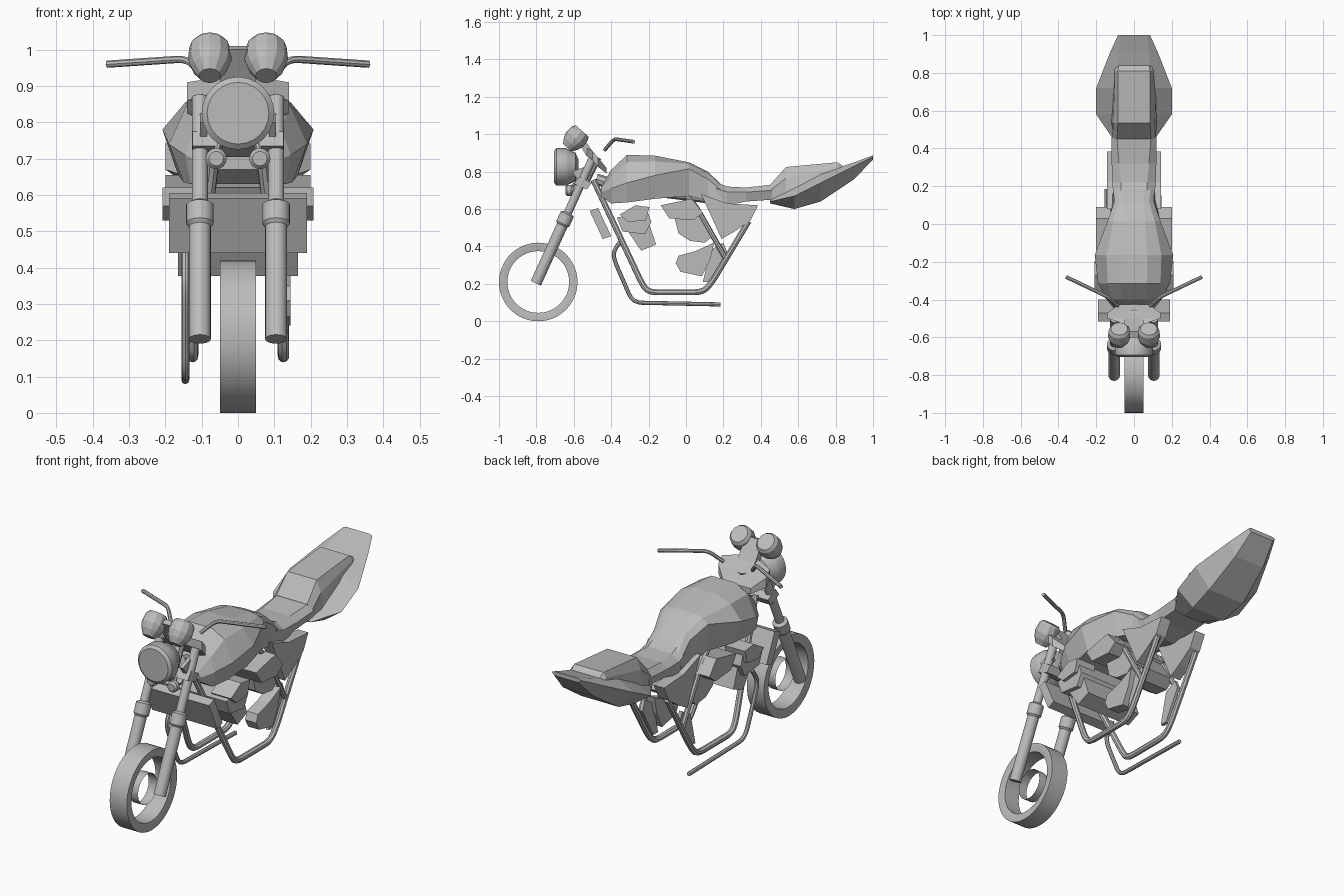
import bpy, bmesh, math
from mathutils import Vector

if "Cube" in bpy.data.objects:
    bpy.data.objects.remove(bpy.data.objects["Cube"])

grey = bpy.data.materials.new("plain grey")
grey.diffuse_color = (0.5, 0.5, 0.5, 1)
grey.use_nodes = True
grey.node_tree.nodes["Principled BSDF"].inputs["Base Color"].default_value = grey.diffuse_color


def finish(name, bm, smooth=False):
    bmesh.ops.recalc_face_normals(bm, faces=bm.faces)
    me = bpy.data.meshes.new(name)
    bm.to_mesh(me)
    bm.free()
    me.materials.append(grey)
    ob = bpy.data.objects.new(name, me)
    bpy.context.collection.objects.link(ob)
    if smooth:
        bpy.ops.object.select_all(action='DESELECT')
        ob.select_set(True)
        bpy.context.view_layer.objects.active = ob
        bpy.ops.object.shade_smooth_by_angle(angle=math.radians(35))
    return ob


def skin(name, rings, caps=True, smooth=False, closed=False):
    """Bridge matching rings of points."""
    bm = bmesh.new()
    vs = [[bm.verts.new(p) for p in r] for r in rings]
    n = len(vs[0])
    pairs = list(zip(vs, vs[1:])) + ([(vs[-1], vs[0])] if closed else [])
    for a, b in pairs:
        for i in range(n):
            j = (i + 1) % n
            bm.faces.new((a[i], a[j], b[j], b[i]))
    if caps and not closed:
        bm.faces.new(vs[0])
        bm.faces.new(vs[-1])
    return finish(name, bm, smooth)


def loft(name, sections):
    """Sections along y: (y, (half width, z) pairs from top to bottom)."""
    return skin(name, [[(w, y, z) for w, z in s] + [(-w, y, z) for w, z in s[::-1]]
                       for y, s in sections])


def lathe(name, origin, axis, profile, sides=24, caps=True, smooth=True, closed=False):
    """Spin (distance along axis, radius) pairs around the axis."""
    q = Vector(axis).to_track_quat('Z', 'Y')
    rings = [[Vector(origin) + q @ Vector((r * math.cos(t), r * math.sin(t), d))
              for t in (2 * math.pi * k / sides for k in range(sides))] for d, r in profile]
    return skin(name, rings, caps, smooth, closed)


def tube(name, pts, radius, bend=0.05):
    """Round pipe with rounded corners."""
    pts = [Vector(p) for p in pts]
    path = [pts[0]]
    for a, b, c in zip(pts, pts[1:], pts[2:]):
        p = b + (a - b).normalized() * min(bend, (a - b).length * .45)
        q = b + (c - b).normalized() * min(bend, (c - b).length * .45)
        path += [p * (1 - t) ** 2 + b * 2 * t * (1 - t) + q * t * t for t in (0, .25, .5, .75, 1)]
    path.append(pts[-1])
    cu = bpy.data.curves.new(name, 'CURVE')
    cu.dimensions, cu.bevel_depth, cu.bevel_resolution, cu.use_fill_caps = '3D', radius, 2, True
    sp = cu.splines.new('POLY')
    sp.points.add(len(path) - 1)
    for p, v in zip(sp.points, path):
        p.co = (*v, 1)
    ob = bpy.data.objects.new(name, cu)
    bpy.context.collection.objects.link(ob)
    bm = bmesh.new()
    bm.from_mesh(ob.evaluated_get(bpy.context.evaluated_depsgraph_get()).to_mesh())
    bpy.data.objects.remove(ob)
    return finish(name, bm, True)


def prism(name, outline, x0, x1):
    """Side outline in (y, z), extruded across x."""
    return skin(name, [[(x, y, z) for y, z in outline] for x in (x0, x1)])


# Front wheel: tyre ring with recessed rim, and open hub
lathe("front_tyre", (0, -.79, .21), (1, 0, 0),
      [(-.05, .21), (.05, .21), (.05, .19), (.045, .165), (.02, .165),
       (-.02, .165), (-.045, .165), (-.05, .19)], 48, closed=True)
lathe("front_hub", (0, -.79, .21), (1, 0, 0), [(-.025, .08), (.025, .08)], 32, caps=False)

# Fork legs with collars, headlight ears, gauges, horns and handlebars
fork = Vector((0, .30, .66)).normalized()
for side, s in (("left", -1), ("right", 1)):
    lathe("fork_leg_" + side, (s * .105, -.803, .203), fork,
          [(0, .03), (.34, .03), (.35, .038), (.405, .038), (.415, .022), (.73, .022)])
    prism("headlight_ear_" + side, [(-.61, .80), (-.53, .83), (-.51, .78), (-.58, .76)],
          s * .085, s * .105)
    lathe("gauge_" + side, (s * .078, -.635, .928), (0, .08, .09),
          [(0, .03), (.03, .05), (.06, .06), (.105, .056), (.12, .045)], 12, smooth=False)
    lathe("horn_" + side, (s * .06, -.645, .70), (0, 1, 0),
          [(0, .02), (.01, .029), (.03, .029), (.045, .018)], 16)
    tube("horn_stalk_" + side, [(s * .06, -.62, .71), (s * .05, -.57, .76)], .009)
    tube("handlebar_" + side, [(s * .085, -.435, .915), (s * .14, -.385, .975), (s * .36, -.28, .96)],
         .010, .03)

# Headlight bowl
lathe("headlight", (0, -.705, .825), (0, 1, 0),
      [(0, .085), (.012, .1), (.065, .1), (.075, .094), (.115, .075), (.13, .04)], 24)

# Steering yokes and gauge mount
loft("upper_yoke", [(-.53, [(.05, .925), (.05, .885)]), (-.50, [(.14, .91), (.14, .86)]),
                    (-.47, [(.14, .875), (.14, .825)]), (-.425, [(.08, .82), (.08, .79)])])
prism("gauge_mount", [(-.60, 1.0), (-.57, 1.01), (-.50, .91), (-.53, .88)], -.05, .05)
prism("lower_yoke", [(-.60, .735), (-.53, .705), (-.505, .74), (-.57, .775)], -.125, .125)
tube("steering_stem", [(0, -.56, .72), (0, -.48, .88)], .03)

# Fuel tank
loft("fuel_tank", [
    (-.455, [(.05, .715), (.08, .71), (.10, .69), (.08, .67)]),
    (-.40, [(.07, .81), (.12, .78), (.145, .71), (.13, .63)]),
    (-.315, [(.07, .89), (.14, .85), (.19, .74), (.15, .635)]),
    (-.165, [(.07, .885), (.145, .855), (.208, .78), (.165, .655)]),
    (.015, [(.06, .85), (.11, .84), (.14, .815), (.13, .67)]),
    (.117, [(.05, .80), (.08, .79), (.105, .76), (.115, .645)]),
    (.20, [(.06, .72), (.09, .71), (.11, .69), (.11, .62)])])

# Seat with raised passenger pad
loft("seat", [
    (.16, [(.07, .745), (.11, .71), (.10, .63)]),
    (.22, [(.07, .72), (.115, .69), (.11, .62)]),
    (.32, [(.08, .715), (.118, .69), (.10, .64)]),
    (.46, [(.09, .73), (.12, .70), (.10, .65)])])
loft("passenger_pad", [
    (.45, [(.09, .73), (.115, .70), (.10, .65)]),
    (.535, [(.085, .825), (.11, .765), (.12, .68)]),
    (.81, [(.085, .85), (.10, .825), (.12, .76)]),
    (.84, [(.08, .83), (.095, .82), (.10, .78)])])

# Leaf shaped tail
loft("tail", [
    (.45, [(.05, .68), (.11, .64), (.05, .63)]),
    (.58, [(.10, .72), (.20, .67), (.10, .60)]),
    (.72, [(.10, .79), (.20, .74), (.11, .64)]),
    (.90, [(.08, .85), (.13, .83), (.09, .76)]),
    (1.0, [(.07, .887), (.085, .88), (.07, .865)])])

# Frame tubes
for side, s in (("left", -1), ("right", 1)):
    x = s * .125
    tube("frame_cradle_" + side, [(s * .06, -.495, .755), (x, -.235, .2), (x, -.20, .155),
                                  (x, .09, .155), (x, .14, .21), (x, .335, .535)], .016)
    tube("frame_strut_" + side, [(x, .0, .67), (x, .05, .62), (x, .21, .34)], .014)
    # Covers below the seat
    prism("side_cover_" + side, [(.08, .68), (.22, .63), (.385, .62), (.345, .54), (.26, .48),
                                 (.19, .44), (.14, .55)], s * .08, s * .142)
    prism("rear_bracket_" + side, [(.09, .21), (.13, .21), (.22, .37), (.20, .42), (.13, .38)],
          s * .10, s * .118)
tube("frame_spine", [(0, -.48, .76), (0, -.35, .72), (0, .2, .65)], .03)

# Exhaust pipe along the left side
tube("exhaust_pipe", [(-.145, -.34, .44), (-.145, -.385, .38), (-.145, -.385, .33),
                      (-.145, -.285, .10), (-.145, .185, .09)], .011)

# Radiator, cylinder block and engine covers
prism("radiator", [(-.515, .59), (-.47, .605), (-.40, .455), (-.445, .44)], -.19, .19)
prism("cylinder_block", [(-.31, .48), (-.20, .53), (-.16, .41), (-.24, .377)], -.165, .165)
prism("cylinder_head", [(-.37, .555), (-.34, .48), (-.22, .465), (-.185, .53), (-.21, .60),
                        (-.28, .57)], -.19, .19)
for side, s in (("left", -1), ("right", 1)):
    prism("head_cover_" + side, [(-.355, .57), (-.31, .53), (-.215, .54), (-.195, .61),
                                 (-.27, .62)], s * .09, s * .208)
prism("gearbox_cover", [(-.135, .62), (.03, .655), (.09, .58), (.04, .54), (-.09, .55)], -.2, .2)
prism("gearbox", [(-.06, .55), (.08, .57), (.15, .46), (.10, .42), (.02, .43), (-.04, .47)],
      -.13, .13)
prism("sprocket_cover", [(-.055, .31), (-.04, .35), (.05, .375), (.15, .42), (.13, .33),
                         (.085, .24), (-.03, .265)], .08, .145)
